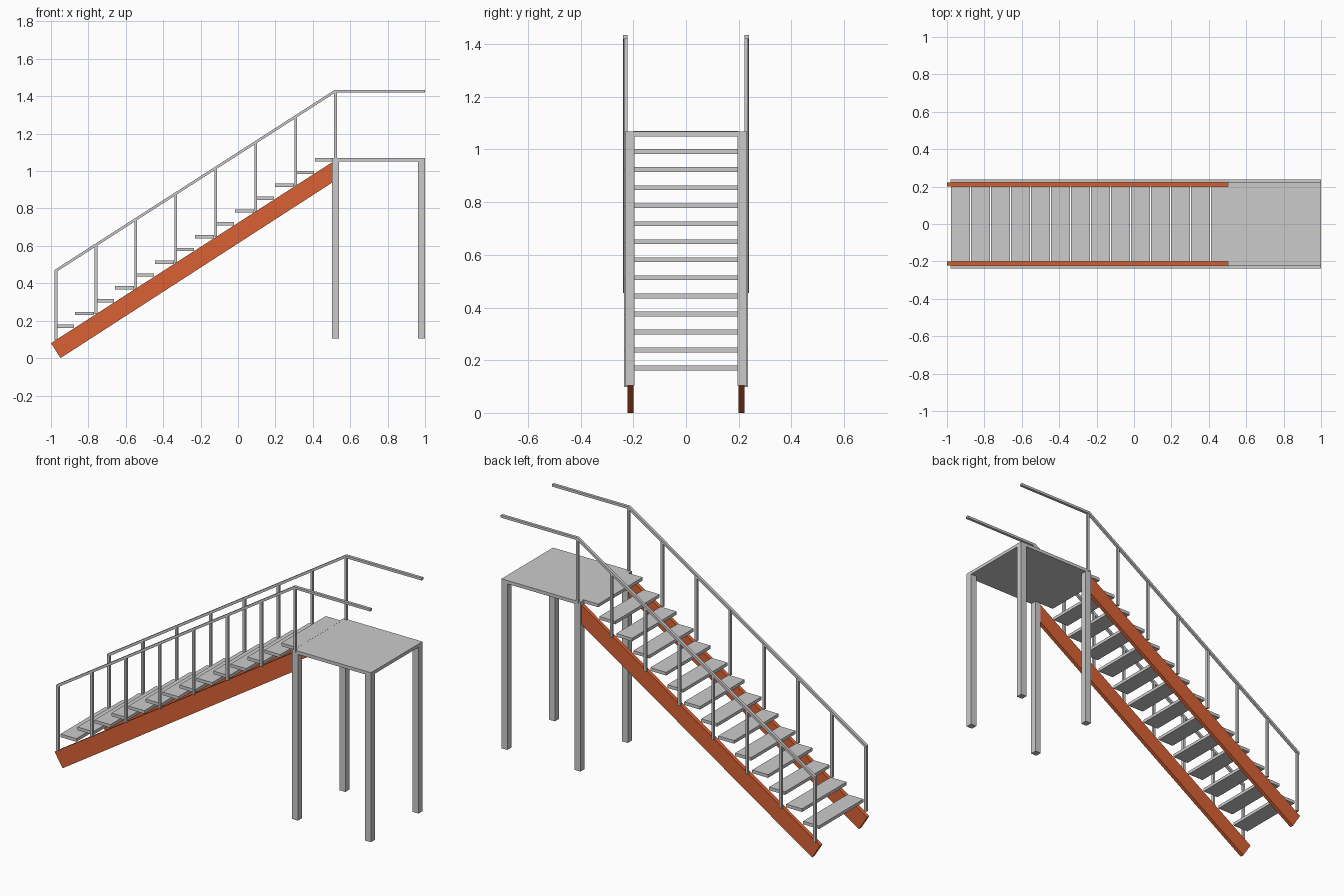
import bpy, bmesh

if "Cube" in bpy.data.objects:
    bpy.data.objects.remove(bpy.data.objects["Cube"])

orange = bpy.data.materials.new("orange_paint")
orange.diffuse_color = (0.7, 0.12, 0.035, 1)
orange.use_nodes = True
orange.node_tree.nodes["Principled BSDF"].inputs["Base Color"].default_value = orange.diffuse_color


def finish(name, bm, mat=None):
    bmesh.ops.recalc_face_normals(bm, faces=bm.faces)
    mesh = bpy.data.meshes.new(name)
    bm.to_mesh(mesh)
    bm.free()
    if mat:
        mesh.materials.append(mat)
    obj = bpy.data.objects.new(name, mesh)
    bpy.context.collection.objects.link(obj)
    return obj


def plate(name, profile, y0, y1, mat=None):
    """Extrude an x-z outline from y0 to y1."""
    bm = bmesh.new()
    face = bm.faces.new([bm.verts.new((x, y0, z)) for x, z in profile])
    ext = bmesh.ops.extrude_face_region(bm, geom=[face])
    verts = [v for v in ext["geom"] if isinstance(v, bmesh.types.BMVert)]
    bmesh.ops.translate(bm, verts=verts, vec=(0, y1 - y0, 0))
    return finish(name, bm, mat)


def box(name, x0, x1, y0, y1, z0, z1):
    return plate(name, [(x0, z0), (x1, z0), (x1, z1), (x0, z1)], y0, y1)


def mirror_y(obj):
    obj.modifiers.new("mirror", 'MIRROR').use_axis = (False, True, False)


SLOPE = 0.643

# Sloping stringers
mirror_y(plate("stringer", [(-1, 0.08), (-0.949, 0), (0.503, 0.938), (0.503, 1.047)],
               0.2, 0.222, orange))

# Treads
for i in range(14):
    x, z = -0.978 + 0.107 * i, 0.161 + 0.0685 * i
    box(f"tread_{i + 1}", x, x + 0.1, -0.2, 0.2, z, z + 0.018)

# Landing and its legs
box("landing", 0.503, 1, -0.232, 0.232, 1.05, 1.069)
for name, x in (("inner_leg", 0.503), ("outer_leg", 0.963)):
    mirror_y(box(name, x, x + 0.037, 0.195, 0.232, 0.104, 1.05))

# Handrails
mirror_y(plate("handrail", [(-0.98, 0.472), (0.517, 1.434), (1, 1.434), (1, 1.42),
                            (0.521, 1.42), (-0.98, 0.455)], 0.223, 0.239))

# Baluster posts
for i in range(8):
    x = -0.973 + 0.2135 * i
    foot = 0.08 + SLOPE * (x + 1)
    mirror_y(box(f"rail_post_{i + 1}", x - 0.007, x + 0.007, 0.222, 0.236,
                 foot, min(foot + 0.37, 1.425)))
